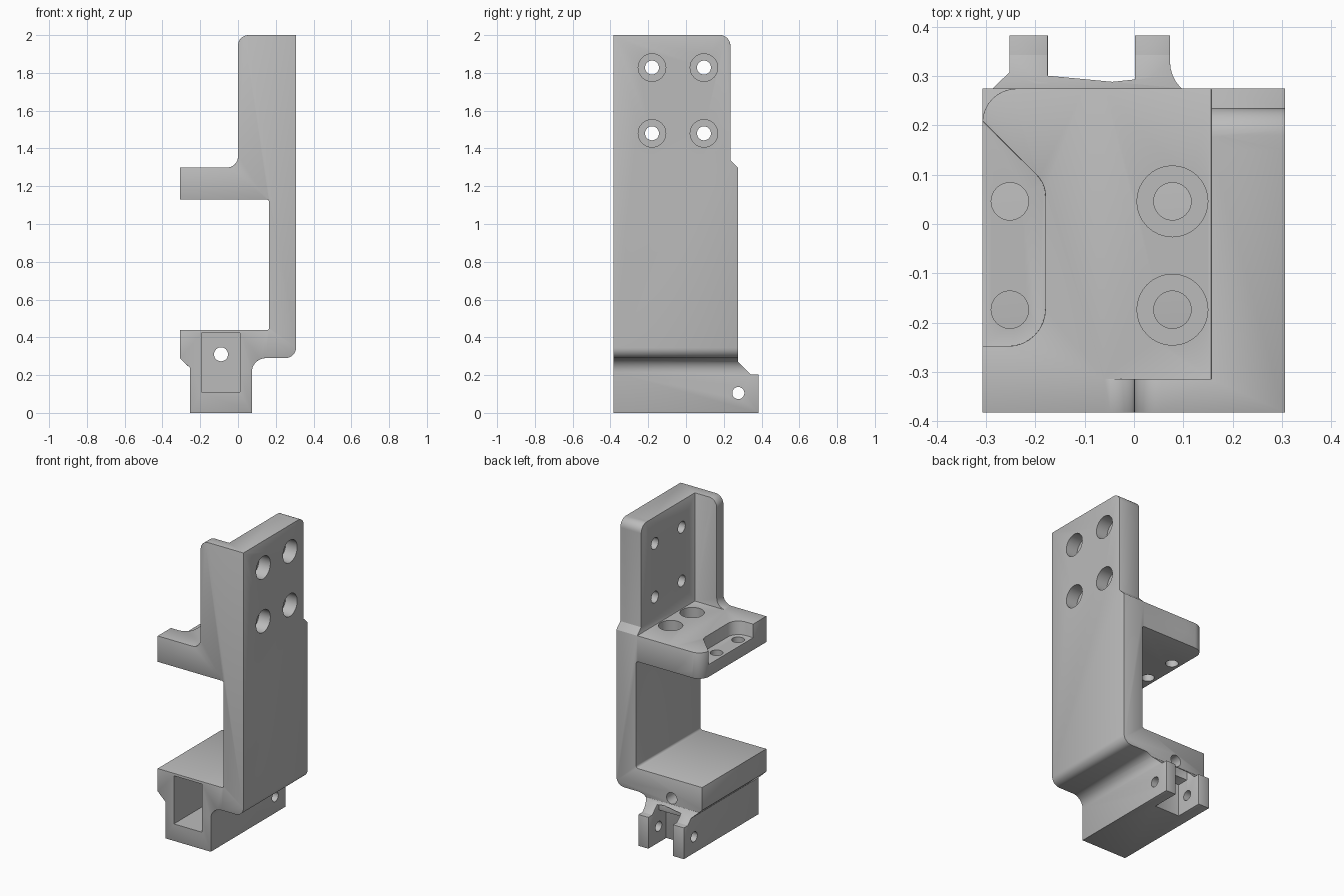
import bpy
import bmesh
from math import radians, tan
from mathutils import Vector

cube = bpy.data.objects.get("Cube")
if cube:
    bpy.data.objects.remove(cube, do_unlink=True)

grey = bpy.data.materials.new("machined grey")
grey.use_nodes = True
COLOUR = (0.5, 0.5, 0.5, 1)
grey.diffuse_color = COLOUR
grey.node_tree.nodes["Principled BSDF"].inputs["Base Color"].default_value = COLOUR


def rounded(corners, steps=8):
    """Outline from (u, v) or (u, v, radius) corners, with tangent arcs."""
    out = []
    for i, c in enumerate(corners):
        p = Vector(c[:2])
        if len(c) < 3:
            out.append(p)
            continue
        a = (Vector(corners[i - 1][:2]) - p).normalized()
        b = (Vector(corners[(i + 1) % len(corners)][:2]) - p).normalized()
        half = a.angle(b) / 2
        start, end = p + a * c[2] / tan(half), p + b * c[2] / tan(half)
        centre = p + (a + b).normalized() * (start - p).length / a.dot((a + b).normalized())
        for k in range(steps + 1):
            d = (start - centre).normalized().slerp((end - centre).normalized(), k / steps)
            out.append(centre + d * c[2])
    return out


def prism(name, outline, axis, lo, hi):
    """Extrude a 2D outline along the given axis."""
    def place(p, t):
        return {"x": (t, p[0], p[1]), "y": (p[0], t, p[1]), "z": (p[0], p[1], t)}[axis]
    bm = bmesh.new()
    bottom = [bm.verts.new(place(p, lo)) for p in outline]
    top = [bm.verts.new(place(p, hi)) for p in outline]
    bm.faces.new(bottom)
    bm.faces.new(top)
    n = len(outline)
    for i in range(n):
        j = (i + 1) % n
        bm.faces.new((bottom[i], bottom[j], top[j], top[i]))
    bmesh.ops.recalc_face_normals(bm, faces=bm.faces)
    mesh = bpy.data.meshes.new(name)
    bm.to_mesh(mesh)
    bm.free()
    mesh.materials.append(grey)
    obj = bpy.data.objects.new(name, mesh)
    bpy.context.collection.objects.link(obj)
    return obj


def apply(obj, mod):
    bpy.context.view_layer.objects.active = obj
    bpy.ops.object.modifier_apply(modifier=mod.name)


def cut(obj, cutter):
    mod = obj.modifiers.new("cut", "BOOLEAN")
    mod.operation = "DIFFERENCE"
    mod.solver = "EXACT"
    mod.object = cutter
    apply(obj, mod)
    bpy.data.objects.remove(cutter, do_unlink=True)


def box(x0, x1, y0, y1, z0, z1):
    return prism("cutter", [(x0, y0), (x1, y0), (x1, y1), (x0, y1)], "z", z0, z1)


def drill(obj, axis, u, v, r, lo, hi):
    outline = rounded([(u - r, v - r, r), (u + r, v - r, r), (u + r, v + r, r), (u - r, v + r, r)])
    # drop the doubled points where the four arcs meet
    outline = [p for i, p in enumerate(outline) if (p - outline[i - 1]).length > 1e-4]
    cut(obj, prism("cutter", outline, axis, lo, hi))


# Main bracket: one C-shaped section running front to back
bracket = prism("bracket", rounded([
    (-0.253, 0), (0.073, 0), (0.073, 0.29, 0.075), (0.307, 0.29, 0.055),
    (0.307, 2), (0, 2, 0.055), (0, 1.298, 0.06), (-0.308, 1.298),
    (-0.308, 1.13), (0.165, 1.13, 0.015), (0.165, 0.438, 0.015), (-0.308, 0.438),
    (-0.308, 0.29), (-0.253, 0.237)]), "y", -0.383, 0.383)

# Rear face above the hinge lugs
cut(bracket, prism("cutter", [(0.275, 3), (0.275, 0.27), (0.343, 0.203),
                              (0.5, 0.203), (0.5, 3)], "x", -1, 1))
# Slot between the lugs
cut(bracket, prism("cutter", [(0.2, -0.1), (0.5, -0.1), (0.5, 0.35), (0.2751, 0.35),
                              (0.2751, 0.21), (0.2, 0.21)], "x", -0.175, 0.002))
# Open space behind the front rib, above the shelf
cut(bracket, box(-1, 0.157, -0.315, 1, 1.298, 3))
# Set back and rounded rear edge of the upright plate
cut(bracket, prism("cutter", rounded([
    (0.32, 1.253), (0.235, 1.338), (0.235, 2, 0.055), (0.15, 2), (0.15, 2.2), (0.6, 2.2), (0.6, 1.253)]),
    "x", 0.1, 1))
# Rounded shelf corner
cut(bracket, prism("cutter", rounded([
    (-0.308, 0.1), (-0.308, 0.275, 0.07), (-0.1, 0.275), (-0.1, 0.5), (-0.6, 0.5), (-0.6, 0.1)]),
    "z", 1, 1.5))
# Shelf pocket, open to the side
cut(bracket, prism("cutter", rounded([
    (-0.6, -0.248), (-0.18, -0.248, 0.075), (-0.18, 0.082, 0.06), (-0.6, 0.5)]), "z", 1.21, 1.5))

# Softened edges
bevel = bracket.modifiers.new("soft edges", "BEVEL")
bevel.width = 0.007
bevel.segments = 2
bevel.limit_method = "ANGLE"
bevel.angle_limit = radians(40)
apply(bracket, bevel)

# Front socket with its bolt hole
cut(bracket, box(-0.192, 0.01, -1, 0.13, 0.11, 0.422))
drill(bracket, "y", -0.09, 0.31, 0.037, 0, 1)
# Cross pin hole through both lugs
drill(bracket, "x", 0.277, 0.105, 0.032, -1, 1)
# Counterbored holes in the upright plate
for y in (-0.18, 0.095):
    for z in (1.48, 1.828):
        drill(bracket, "x", y, z, 0.037, 0.1, 1)
        drill(bracket, "x", y, z, 0.073, 0.225, 1)
# Shelf holes: counterbored inboard, plain in the pocket
for y in (-0.174, 0.046):
    drill(bracket, "z", -0.252, y, 0.038, 1, 1.5)
    drill(bracket, "z", 0.078, y, 0.038, 1, 1.5)
    drill(bracket, "z", 0.078, y, 0.072, 1.22, 1.5)

bpy.ops.object.select_all(action="DESELECT")
bracket.select_set(True)
bpy.context.view_layer.objects.active = bracket
bpy.ops.object.shade_smooth_by_angle(angle=radians(35))
